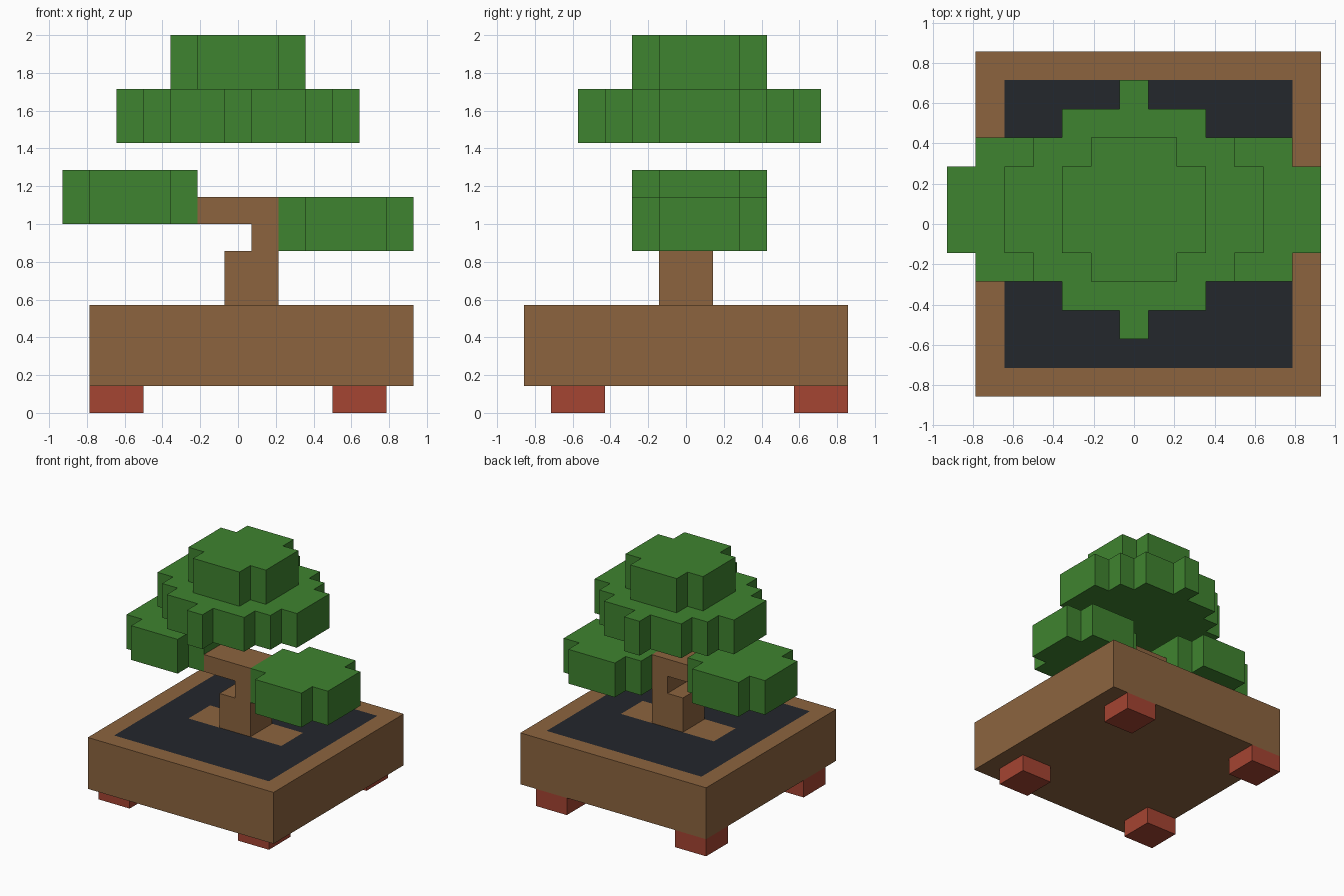
import bpy, bmesh

if "Cube" in bpy.data.objects:
    bpy.data.objects.remove(bpy.data.objects["Cube"])

U = 1 / 7  # one block


def material(name, r, g, b):
    m = bpy.data.materials.new(name)
    m.diffuse_color = (*[(c / 255) ** 2.2 for c in (r, g, b)], 1)
    m.use_nodes = True
    m.node_tree.nodes["Principled BSDF"].inputs["Base Color"].default_value = m.diffuse_color
    return m


WOOD = material("wood", 139, 100, 65)
LEAF = material("leaf", 65, 130, 51)
CLAY = material("clay", 163, 70, 53)
EARTH = material("earth", 40, 43, 48)


def cells(boxes):
    """Unit cells filled by boxes given as (x0, x1, y0, y1, z0, z1) in blocks."""
    return {(x0 + i, y0 + j, z0 + k)
            for x0, x1, y0, y1, z0, z1 in boxes
            for i in range(int(x1 - x0))
            for j in range(int(y1 - y0))
            for k in range(int(z1 - z0))}


def blocks(name, mat, boxes, cut=()):
    """Outer skin of a union of boxes, minus the cut boxes."""
    solid = cells(boxes) - cells(cut)
    bm = bmesh.new()
    verts = {}

    def vert(p):
        if p not in verts:
            verts[p] = bm.verts.new([c * U for c in p])
        return verts[p]

    for c in solid:
        for axis in range(3):
            a, b = (axis + 1) % 3, (axis + 2) % 3
            for side in (0, 1):
                n = list(c)
                n[axis] += 1 if side else -1
                if tuple(n) in solid:
                    continue
                loop = []
                for da, db in ((0, 0), (1, 0), (1, 1), (0, 1)):
                    p = list(c)
                    p[axis] += side
                    p[a] += da
                    p[b] += db
                    loop.append(vert(tuple(p)))
                bm.faces.new(loop if side else loop[::-1])
    bmesh.ops.dissolve_limit(bm, angle_limit=0.01, verts=bm.verts[:], edges=bm.edges[:])
    me = bpy.data.meshes.new(name)
    bm.to_mesh(me)
    bm.free()
    me.materials.append(mat)
    ob = bpy.data.objects.new(name, me)
    bpy.context.collection.objects.link(ob)
    return ob


# Feet
for row, y in (("front", -5), ("back", 4)):
    for side, x in (("left", -5.5), ("right", 3.5)):
        blocks(f"{row}_{side}_foot", CLAY, [(x, x + 2, y, y + 2, 0, 1)])

# Planter tray with a shallow recess, filled flush with soil
bed = (-4.5, 5.5, -5, 5, 3, 4)
roots = (-2.5, 3.5, -1, 1, 3, 4)
blocks("planter", WOOD, [(-5.5, 6.5, -6, 6, 1, 4)], [bed])
blocks("soil", EARTH, [bed], [roots])

# Trunk: surface roots, stem, narrow neck and side branch
blocks("trunk", WOOD, [roots,
                       (-0.5, 1.5, -1, 1, 4, 6),
                       (0.5, 1.5, -1, 1, 6, 7),
                       (-1.5, 1.5, -1, 1, 7, 8)])


# Leaf clumps: stepped round layers
def clump(name, cx, z, steps):
    """steps: (half width in x, half depth in y) of overlapping rectangles."""
    blocks(name, LEAF, [(cx - hx, cx + hx, 0.5 - hy, 0.5 + hy, z, z + 2)
                        for hx, hy in steps])


small = [(2.5, 1.5), (1.5, 2.5)]
clump("left_leaves", -4, 7, small)
clump("right_leaves", 4, 6, small)
clump("crown_lower_leaves", 0, 10, [(4.5, 1.5), (3.5, 2.5), (2.5, 3.5), (0.5, 4.5)])
clump("crown_top_leaves", 0, 12, small)
